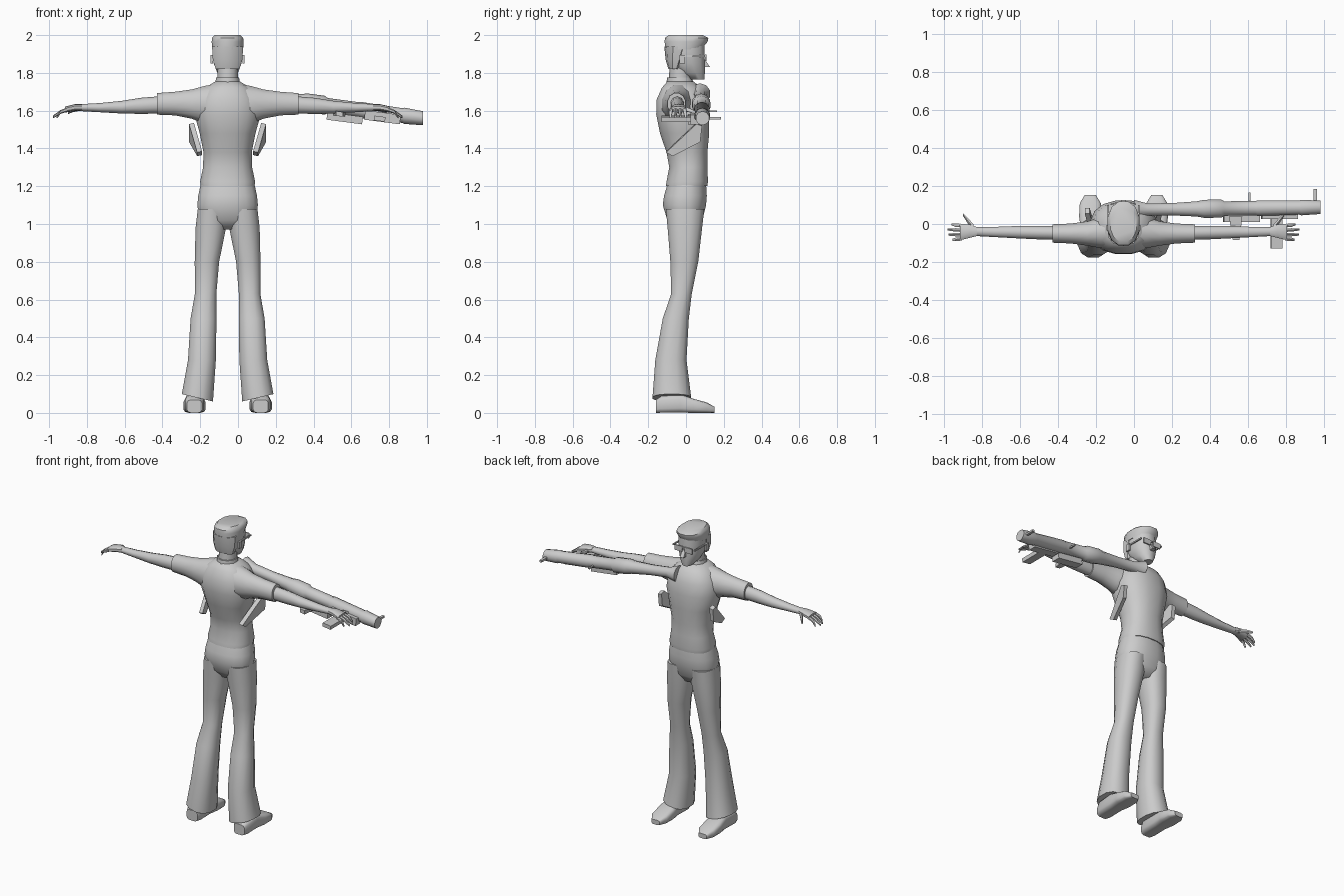
import bpy, bmesh, math
from mathutils import Vector, Matrix

CX = -0.055  # mirror plane of the figure
grey = bpy.data.materials.new("plain_grey")
grey.diffuse_color = (0.6, 0.6, 0.6, 1)


def finish(name, bm, smooth=40):
    bmesh.ops.recalc_face_normals(bm, faces=bm.faces)
    me = bpy.data.meshes.new(name)
    bm.to_mesh(me)
    bm.free()
    me.materials.append(grey)
    ob = bpy.data.objects.new(name, me)
    bpy.context.collection.objects.link(ob)
    if smooth:
        bpy.ops.object.select_all(action='DESELECT')
        ob.select_set(True)
        bpy.context.view_layer.objects.active = ob
        bpy.ops.object.shade_smooth_by_angle(angle=math.radians(smooth))
    return ob


def loft(name, u, v, rows, n=12, power=1.0, tilt=None, smooth=40):
    """Skin over elliptical rings; row = (x, y, z, half_u, half_v)."""
    bm = bmesh.new()
    u, v = Vector(u), Vector(v)
    rings = []
    for i, (x, y, z, ru, rv) in enumerate(rows):
        ring = []
        for k in range(n):
            a = 2 * math.pi * (k + 0.5) / n
            c, s = math.cos(a), math.sin(a)
            c = math.copysign(abs(c) ** power, c)
            s = math.copysign(abs(s) ** power, s)
            p = Vector((x, y, z)) + u * ru * c + v * rv * s
            if tilt and i == 0:
                p.z += tilt * c
            ring.append(bm.verts.new(p))
        rings.append(ring)
    for a, b in zip(rings, rings[1:]):
        for k in range(n):
            j = (k + 1) % n
            bm.faces.new((a[k], a[j], b[j], b[k]))
    bm.faces.new(rings[0])
    bm.faces.new(rings[-1])
    return finish(name, bm, smooth)


def upright(name, rows, cx=CX, **kw):
    """Vertical loft; row = (z, y_back, y_front, half_width)."""
    return loft(name, (1, 0, 0), (0, 1, 0),
                [(cx, (b + f) / 2, z, w, (f - b) / 2) for z, b, f, w in rows], **kw)


def sideways(name, s, rows, **kw):
    """Loft out along x; row = (distance, y, half_y, z_low, z_high)."""
    return loft(name, (0, 1, 0), (0, 0, 1),
                [(CX + s * d, y, (lo + hi) / 2, ry, (hi - lo) / 2)
                 for d, y, ry, lo, hi in rows], **kw)


def box(name, lo, hi, pitch=0.0):
    bm = bmesh.new()
    lo, hi = Vector(lo), Vector(hi)
    size = hi - lo
    bmesh.ops.create_cube(bm, size=1, matrix=Matrix.Translation((lo + hi) / 2)
                          @ Matrix.Rotation(pitch, 4, 'Y') @ Matrix.Diagonal((*size, 1)))
    return finish(name, bm, 0)


def prism(name, pts, offset):
    """Flat polygon thickened by an offset vector."""
    bm = bmesh.new()
    f = bm.faces.new([bm.verts.new(p) for p in pts])
    r = bmesh.ops.extrude_face_region(bm, geom=[f])
    bmesh.ops.translate(bm, vec=offset,
                        verts=[g for g in r['geom'] if isinstance(g, bmesh.types.BMVert)])
    if len(bm.faces) == len(pts) + 1:
        bm.faces.new([v for v in bm.verts][:len(pts)])
    return finish(name, bm, 0)


# Shirt body, collar and neck
upright("shirt", [(1.20, -.108, .115, .145), (1.225, -.105, .118, .148), (1.30, -.09, .115, .132),
                  (1.38, -.105, .115, .13), (1.48, -.14, .125, .15), (1.58, -.16, .125, .178),
                  (1.66, -.157, .115, .165), (1.72, -.13, .085, .125), (1.755, -.1, .04, .065)],
        n=16, power=.85, smooth=60)
upright("collar", [(1.70, -.11, .06, .075), (1.775, -.1, .03, .064)], n=10)
upright("neck", [(1.70, -.095, .025, .058), (1.86, -.085, .035, .056)], n=10)

# Head, hair, nose
upright("head", [(1.765, .02, .098, .03), (1.80, -.045, .102, .056), (1.85, -.095, .102, .076),
                 (1.91, -.105, .102, .081), (1.97, -.105, .1, .08)], n=12, power=.9, smooth=50)
upright("hair", [(1.925, -.112, .085, .085), (1.965, -.117, .118, .087),
                 (1.985, -.115, .122, .085), (2.0, -.095, .09, .07)], n=12, power=.9)
upright("hair_back", [(1.82, -.093, -.03, .066), (1.87, -.108, 0, .082),
                      (1.94, -.115, .03, .086)], n=10, power=.9)
prism("nose", [(CX - .012, .09, 1.885), (CX - .014, .09, 1.83), (CX - .014, .127, 1.832)],
      (.026, 0, 0))

# Hips
upright("hips", [(.97, -.06, .055, .09), (1.02, -.1, .088, .15), (1.10, -.125, .108, .163),
                 (1.15, -.118, .112, .158), (1.21, -.1, .108, .145)], n=16, power=.85, smooth=60)

for s, side in ((-1, "left"), (1, "right")):
    # Flared trouser leg: z, inner, outer, back, front
    leg = [(.08, .075, .245, -.18, .03), (.28, .06, .212, -.165, .005),
           (.50, .057, .198, -.125, .017), (.63, .058, .175, -.08, .032),
           (.80, .043, .176, -.085, .067), (.98, .006, .172, -.1, .088),
           (1.08, .008, .16, -.11, .1)]
    loft(side + "_trouser_leg", (1, 0, 0), (0, 1, 0),
         [(CX + s * (i + o) / 2, (b + f) / 2, z, (o - i) / 2, (f - b) / 2)
          for z, i, o, b, f in leg], power=.85, tilt=s * .02, smooth=60)
    # Shoe: y, half width, height
    loft(side + "_shoe", (1, 0, 0), (0, 0, 1),
         [(CX + s * .175, y, h / 2, w, h / 2) for y, w, h in
          [(-.16, .04, .07), (-.13, .052, .09), (-.03, .05, .1), (.04, .06, .075),
           (.11, .056, .056), (.152, .03, .032)]], power=.5, smooth=50)
    # Short sleeve, arm, palm
    sideways(side + "_sleeve", s, [(.06, -.04, .09, 1.56, 1.745), (.12, -.045, .085, 1.525, 1.735),
                                   (.19, -.05, .066, 1.555, 1.715), (.28, -.05, .054, 1.573, 1.702),
                                   (.375, -.05, .05, 1.577, 1.695)], smooth=60)
    sideways(side + "_arm", s, [(.35, -.047, .038, 1.585, 1.677), (.46, -.045, .037, 1.583, 1.668),
                                (.56, -.043, .034, 1.585, 1.652), (.68, -.042, .028, 1.592, 1.64),
                                (.785, -.04, .024, 1.598, 1.634)], n=10, smooth=60)
    sideways(side + "_palm", s, [(.77, -.04, .024, 1.6, 1.635), (.81, -.038, .036, 1.598, 1.634),
                                 (.86, -.042, .045, 1.59, 1.622)], n=10, power=.7)
    # Fingers and thumb
    for i, tip in enumerate((.905, .925, .922, .9)):
        y = -.009 - .023 * i
        sideways(f"{side}_finger_{i + 1}", s,
                 [(.85, y, .011, 1.594, 1.617), (.885, y + .003 - .002 * i, .01, 1.583, 1.603),
                  (tip, y + .007 - .004 * i, .006, 1.56, 1.574)], n=6)
    sideways(side + "_thumb", s, [(.79, -.018, .02, 1.598, 1.624), (.82, .018, .016, 1.592, 1.613),
                                  (.845, .05, .008, 1.582, 1.598)], n=6)
    # Slanted holster under the arm
    x0, x1 = CX + s * .135, CX + s * .178
    prism(side + "_holster", [(x0, -.105, 1.385), (x1, .055, 1.535), (x1, .085, 1.525),
                              (x1, .075, 1.44), (x0, -.07, 1.365)], (s * .026, 0, -.006))
    # Sunglasses and ears
    box(side + "_lens", (CX + s * .037 - .028, .1, 1.862), (CX + s * .037 + .028, .108, 1.897))
    box(side + "_temple", (CX + s * .08 - .004, -.02, 1.885), (CX + s * .08 + .004, .1, 1.894))
    box(side + "_ear", (CX + s * .084 - .006, -.035, 1.85), (CX + s * .084 + .006, -.005, 1.895))
box("glasses_bridge", (CX - .015, .1, 1.885), (CX + .015, .109, 1.893))

# Shoulder launcher held along the right arm: x, radius
tube = [(0, .055), (.07, .034), (.2, .034), (.33, .042), (.37, .05), (.46, .05), (.475, .04),
        (.64, .04), (.65, .043), (.87, .039), (.88, .043), (.98, .037)]


def axis(x):
    return .075 + .013 * x, 1.69 - .133 * x


loft("launcher_tube", (0, 1, 0), (0, 0, 1), [(x, *axis(x), r, r) for x, r in tube], n=10)

# Launcher fittings
box("launcher_stock", (.47, .01, 1.54), (.66, .07, 1.58), .13)
box("launcher_housing", (.67, .025, 1.54), (.86, .08, 1.59), .13)
box("launcher_trigger_grip", (.72, -.13, 1.545), (.78, .05, 1.57), .13)
prism("launcher_fore_grip", [(.50, .04, 1.575), (.57, .04, 1.568), (.555, -.085, 1.568),
                             (.52, -.085, 1.573)], (0, 0, .025))
box("launcher_front_sight", (.945, .11, 1.553), (.962, .185, 1.566))
box("launcher_rear_sight", (.602, .11, 1.592), (.612, .165, 1.602))
